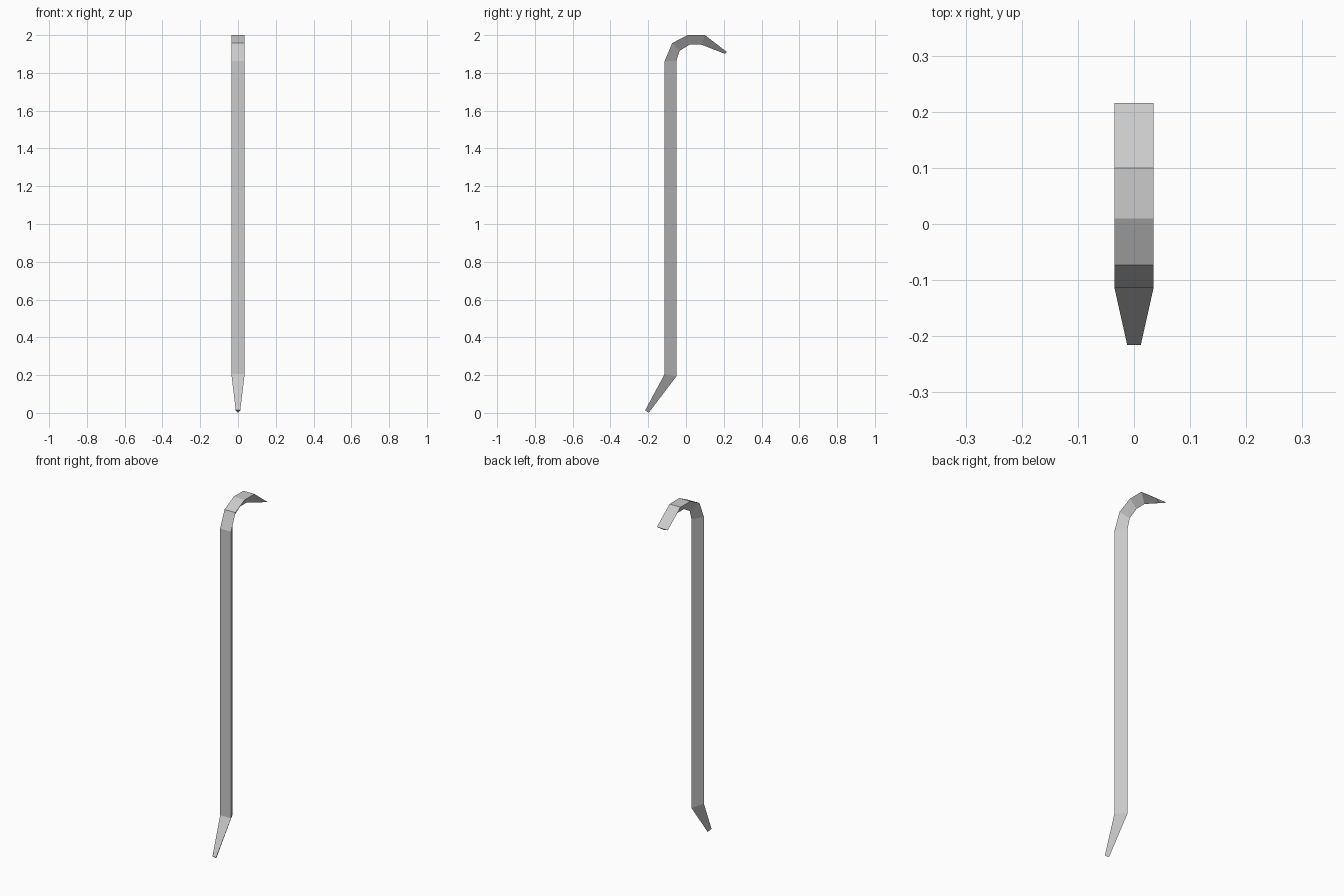
import bpy, bmesh

if "Cube" in bpy.data.objects:
    bpy.data.objects.remove(bpy.data.objects["Cube"])

# Stations along the bar: half width, flat outer side (y, z), inner ridge (y, z)
stations = [
    (0.012, (-0.216, 0.014), (-0.198, 0.000)),   # pointed foot
    (0.035, (-0.113, 0.206), (-0.051, 0.193)),   # lower bend
    (0.035, (-0.113, 1.863), (-0.051, 1.863)),   # top of shaft
    (0.035, (-0.073, 1.958), (-0.034, 1.917)),   # hook curve
    (0.035, (0.010, 2.000), (0.018, 1.949)),
    (0.035, (0.100, 2.000), (0.083, 1.949)),
    (0.035, (0.216, 1.911), (0.206, 1.901)),     # flat claw tip
]

# Triangular bar: bridge each three-sided section to the next
bm = bmesh.new()
rings = []
for w, (oy, oz), (iy, iz) in stations:
    rings.append([bm.verts.new(p) for p in ((-w, oy, oz), (w, oy, oz), (0, iy, iz))])
for a, b in zip(rings, rings[1:]):
    for i in range(3):
        j = (i + 1) % 3
        bm.faces.new((a[i], a[j], b[j], b[i]))
bm.faces.new(rings[0][::-1])
bm.faces.new(rings[-1])
bmesh.ops.recalc_face_normals(bm, faces=bm.faces)

mesh = bpy.data.meshes.new("pry_bar")
bm.to_mesh(mesh)
bm.free()
bpy.context.collection.objects.link(bpy.data.objects.new("pry_bar", mesh))
